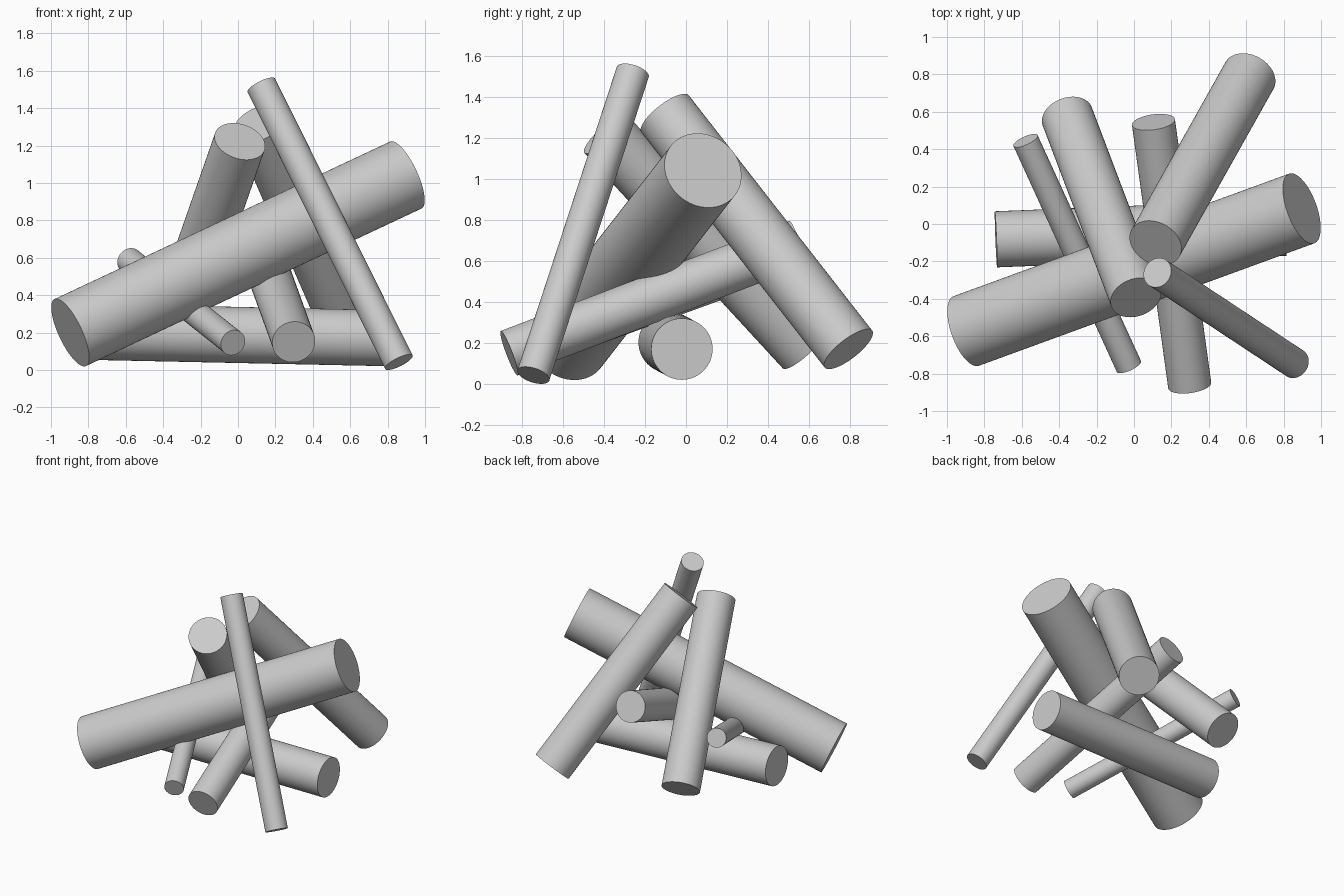
import bpy
from mathutils import Vector

if "Cube" in bpy.data.objects:
    bpy.data.objects.remove(bpy.data.objects["Cube"])


def log(name, start, end, radius):
    """Straight round log with flat ends, between two axis points."""
    a, b = Vector(start), Vector(end)
    axis = b - a
    bpy.ops.mesh.primitive_cylinder_add(
        vertices=64, radius=radius, depth=axis.length, location=(a + b) / 2,
        rotation=axis.to_track_quat('Z', 'Y').to_euler())
    obj = bpy.context.object
    obj.name = name
    bpy.ops.object.shade_smooth_by_angle()


# Pile of leaning logs: name, one end, other end, radius
LOGS = [
    ("tall_thin_log", (0.125, -0.26, 1.522), (0.86, -0.745, 0.042), 0.082),
    ("big_crossing_log", (-0.897, -0.572, 0.20), (0.897, 0.083, 1.042), 0.198),
    ("back_left_log", (0.01, -0.393, 1.222), (-0.357, 0.575, 0.171), 0.14),
    ("back_right_log", (0.115, -0.102, 1.318), (0.617, 0.793, 0.17), 0.147),
    ("ground_log", (-0.738, -0.082, 0.203), (0.808, -0.02, 0.17), 0.15),
    ("front_log", (0.298, -0.863, 0.15), (0.104, 0.545, 0.687), 0.116),
    ("small_log", (-0.027, -0.762, 0.146), (-0.58, 0.446, 0.584), 0.071),
]
for entry in LOGS:
    log(*entry)
